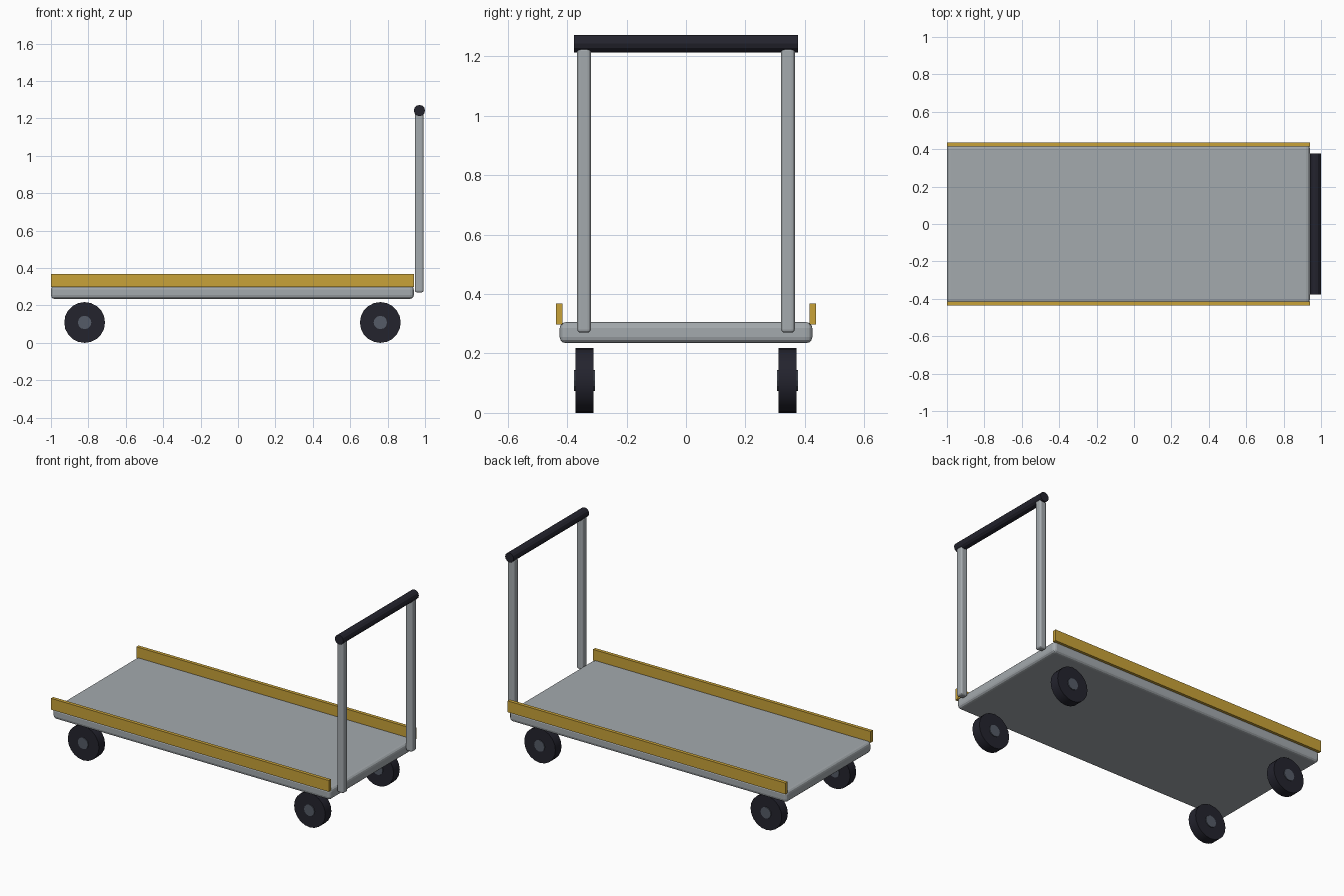
import bpy
import math

if "Cube" in bpy.data.objects:
    bpy.data.objects.remove(bpy.data.objects["Cube"], do_unlink=True)


def material(name, rgb):
    mat = bpy.data.materials.new(name)
    mat.use_nodes = True
    colour = (*rgb, 1.0)
    mat.diffuse_color = colour
    mat.node_tree.nodes["Principled BSDF"].inputs["Base Color"].default_value = colour
    return mat


steel = material("grey steel", (0.37, 0.40, 0.42))
yellow = material("safety yellow", (0.58, 0.36, 0.04))
rubber = material("black rubber", (0.017, 0.017, 0.027))
hub_grey = material("hub grey", (0.09, 0.105, 0.135))


def finish(obj, name, mat, bevel):
    obj.name = name
    obj.data.materials.append(mat)
    if bevel:
        mod = obj.modifiers.new("rounded edges", 'BEVEL')
        mod.width = bevel
        mod.segments = 3
    return obj


def box(name, centre, size, mat, bevel=0.0):
    bpy.ops.mesh.primitive_cube_add(size=1, location=centre)
    obj = bpy.context.object
    obj.scale = size
    bpy.ops.object.transform_apply(location=False, rotation=False, scale=True)
    return finish(obj, name, mat, bevel)


def cylinder_y(name, centre, radius, length, sides, mat):
    bpy.ops.mesh.primitive_cylinder_add(vertices=sides, radius=radius, depth=length,
                                        location=centre, rotation=(math.pi / 2, 0, 0))
    obj = finish(bpy.context.object, name, mat, 0)
    bpy.ops.object.shade_smooth_by_angle(angle=math.radians(20))
    return obj


# Platform
DECK_X, DECK_LENGTH = -0.03, 1.94
box("deck", (DECK_X, 0, 0.27), (DECK_LENGTH, 0.85, 0.07), steel, 0.02)

for side, label in ((1, "left"), (-1, "right")):
    # Side rail and handle post
    box(f"{label}_rail", (DECK_X, side * 0.426, 0.333), (DECK_LENGTH, 0.022, 0.071), yellow)
    box(f"{label}_post", (0.969, side * 0.343, 0.749), (0.046, 0.046, 0.958), steel, 0.011)

    # Wheels with slightly protruding hubs
    for end, x in (("handle_end", 0.761), ("open_end", -0.82)):
        centre = (x, side * 0.341, 0.109)
        cylinder_y(f"{label}_{end}_wheel", centre, 0.109, 0.061, 20, rubber)
        cylinder_y(f"{label}_{end}_hub", centre, 0.036, 0.071, 12, hub_grey)

# Push handle
cylinder_y("handle_grip", (0.97, 0, 1.242), 0.03, 0.753, 12, rubber)
